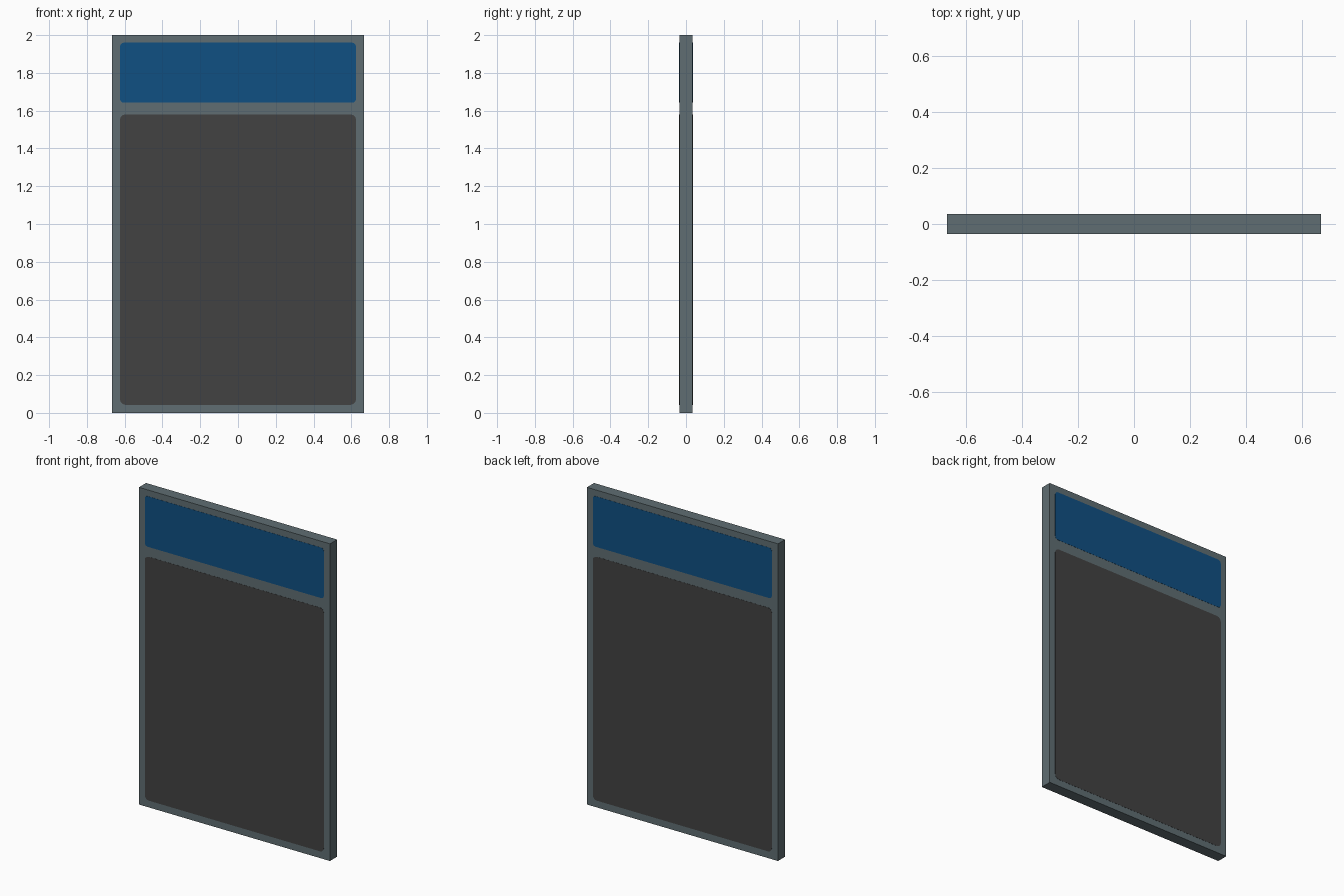
import bpy, bmesh, math

if "Cube" in bpy.data.objects:
    bpy.data.objects.remove(bpy.data.objects["Cube"])

W, T, H = 1.333, 0.071, 2.0   # board width, thickness, height


def material(name, rgb):
    m = bpy.data.materials.new(name)
    m.diffuse_color = (*rgb, 1.0)
    m.use_nodes = True
    m.node_tree.nodes["Principled BSDF"].inputs["Base Color"].default_value = m.diffuse_color
    return m


grey = material("slate grey frame", (0.115, 0.155, 0.170))
blue = material("blue header", (0.005, 0.080, 0.225))
dark = material("charcoal panel", (0.054, 0.054, 0.054))


def add_object(name, bm, mat):
    mesh = bpy.data.meshes.new(name)
    bm.to_mesh(mesh)
    bm.free()
    mesh.materials.append(mat)
    ob = bpy.data.objects.new(name, mesh)
    bpy.context.collection.objects.link(ob)
    return ob


def box(x0, x1, y0, y1, z0, z1):
    bm = bmesh.new()
    bmesh.ops.create_cube(bm, size=1)
    for v in bm.verts:
        v.co.x = x0 if v.co.x < 0 else x1
        v.co.y = y0 if v.co.y < 0 else y1
        v.co.z = z0 if v.co.z < 0 else z1
    return bm


def rounded_plate(name, z0, z1, radius, side, mat):
    # thin plate sitting on the front (-1) or back (1) of the board
    ya, yb = sorted((side * (T / 2 - 0.003), side * (T / 2 + 0.001)))
    bm = box(-0.625, 0.625, ya, yb, z0, z1)
    corners = [e for e in bm.edges
               if abs(e.verts[0].co.y - e.verts[1].co.y) > 0.001]
    bmesh.ops.bevel(bm, geom=corners, offset=radius, segments=3,
                    profile=0.5, affect='EDGES')
    return add_object(name, bm, mat)


# Solid board that forms the frame
add_object("board_frame", box(-W / 2, W / 2, -T / 2, T / 2, 0, H), grey)

# Header and main panel on both faces
for side, label in ((-1, "front"), (1, "back")):
    rounded_plate(label + "_header", 1.642, 1.96, 0.02, side, blue)
    rounded_plate(label + "_panel", 0.043, 1.58, 0.028, side, dark)
